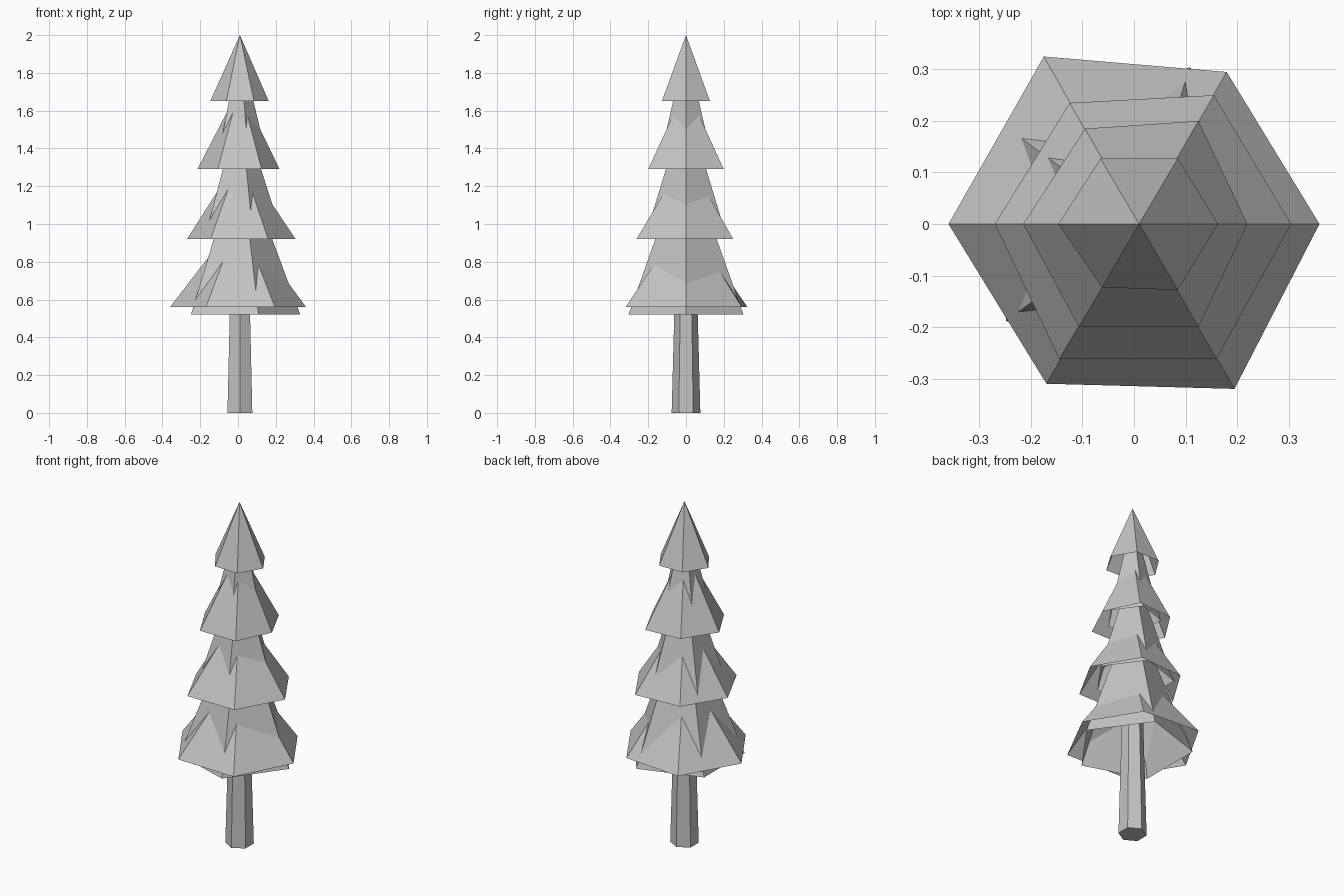
import bpy
import math

old = bpy.data.objects.get("Cube")
if old:
    bpy.data.objects.remove(old, do_unlink=True)

CENTRE = 0.01

grey = bpy.data.materials.new("plain_grey")
grey.use_nodes = True
grey.diffuse_color = (0.55, 0.55, 0.55, 1)
for node in grey.node_tree.nodes:
    if node.type == "BSDF_PRINCIPLED":
        node.inputs["Base Color"].default_value = grey.diffuse_color


def add_mesh(name, verts, faces):
    mesh = bpy.data.meshes.new(name)
    mesh.from_pydata(verts, [], faces)
    mesh.materials.append(grey)
    mesh.update()
    obj = bpy.data.objects.new(name, mesh)
    bpy.context.collection.objects.link(obj)
    return obj


def ring(sides, radius, turn=0.0):
    """Corners of a regular polygon around the trunk axis."""
    angles = [turn + math.tau * i / sides for i in range(sides)]
    return [(CENTRE + radius * math.cos(a), radius * math.sin(a)) for a in angles]


def open_cone(name, corners, base_z, apex_z):
    """Pointed shell without a bottom."""
    count = len(corners)
    verts = [(x, y, base_z) for x, y in corners] + [(CENTRE, 0, apex_z)]
    faces = [(i, (i + 1) % count, count) for i in range(count)]
    return add_mesh(name, verts, faces)


# Trunk: tapered six-sided post
bottom = [(x, y, 0) for x, y in ring(6, 0.076, math.pi / 6)]
top = [(x, y, 0.9) for x, y in ring(6, 0.052, math.pi / 6)]
sides = [(i, (i + 1) % 6, (i + 1) % 6 + 6, i + 6) for i in range(6)]
add_mesh("trunk", bottom + top,
         sides + [tuple(reversed(range(6))), tuple(range(6, 12))])

# Outer skirts: slightly uneven six-sided shells (base height, tip height, corners)
skirts = {
    "lowest_skirt": (0.56, 1.04, [(0.36, 0), (0.18, 0.295), (-0.175, 0.325),
                                  (-0.36, 0), (-0.17, -0.31), (0.195, -0.32)]),
    "lower_skirt": (0.92, 1.36, [(0.305, 0), (0.155, 0.25), (-0.125, 0.235),
                                 (-0.27, 0), (-0.145, -0.262), (0.16, -0.262)]),
    "upper_skirt": (1.29, 1.725, [(0.22, 0), (0.125, 0.2), (-0.095, 0.185),
                                  (-0.215, 0), (-0.107, -0.2), (0.125, -0.2)]),
    "tree_top": (1.65, 2.0, [(0.163, 0), (0.085, 0.127), (-0.065, 0.127),
                             (-0.147, 0), (-0.062, -0.123), (0.085, -0.128)]),
}
for name, (base_z, apex_z, corners) in skirts.items():
    open_cone(name, corners, base_z, apex_z)

# Inner foliage: steeper five-sided shells whose ridges break through the skirts
inner = {
    "lowest_foliage": (0.52, 1.38, 0.32),
    "lower_foliage": (0.95, 1.64, 0.221),
    "upper_foliage": (1.32, 1.95, 0.151),
}
for name, (base_z, apex_z, radius) in inner.items():
    open_cone(name, ring(5, radius), base_z, apex_z)
